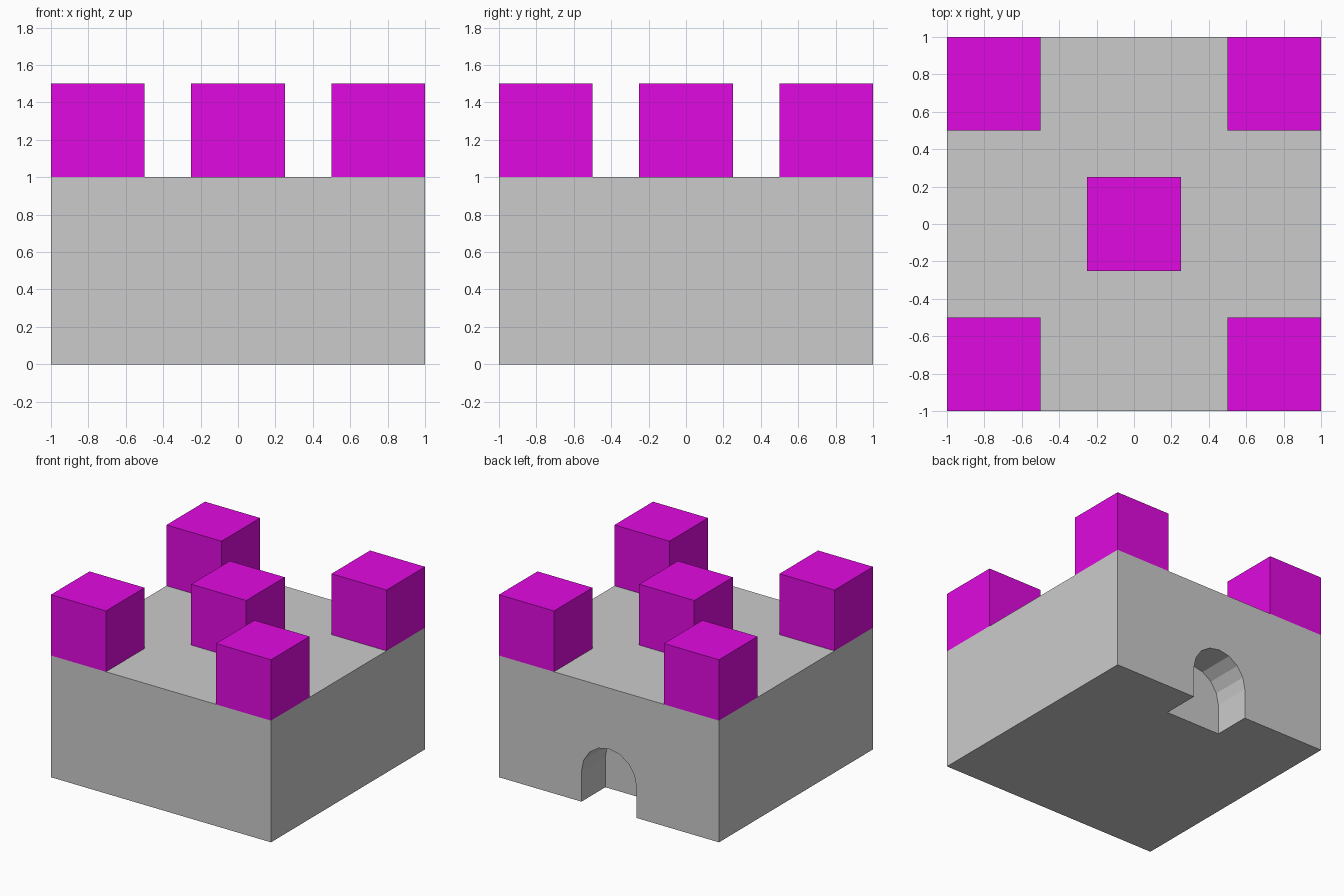
import bpy, bmesh, math

if "Cube" in bpy.data.objects:
    bpy.data.objects.remove(bpy.data.objects["Cube"])


def finish(name, bm, material=None):
    bmesh.ops.recalc_face_normals(bm, faces=bm.faces)
    mesh = bpy.data.meshes.new(name)
    bm.to_mesh(mesh)
    bm.free()
    obj = bpy.data.objects.new(name, mesh)
    bpy.context.collection.objects.link(obj)
    if material:
        mesh.materials.append(material)
    return obj


def box(name, centre, size, material=None):
    bm = bmesh.new()
    bmesh.ops.create_cube(bm, size=1)
    bmesh.ops.scale(bm, vec=size, verts=bm.verts)
    bmesh.ops.translate(bm, vec=centre, verts=bm.verts)
    return finish(name, bm, material)


magenta = bpy.data.materials.new("magenta")
magenta.diffuse_color = (0.75, 0.003, 0.75, 1)
magenta.use_nodes = True
magenta.node_tree.nodes["Principled BSDF"].inputs["Base Color"].default_value = magenta.diffuse_color

# Main block
keep = box("keep", (0, 0, 0.5), (2, 2, 1))

# Arched doorway recess in the back wall, open at the bottom
RADIUS, SPRING, DEPTH, SEGMENTS = 0.25, 0.25, 0.31, 8
profile = [(RADIUS, -0.1)]
for i in range(SEGMENTS + 1):
    a = math.pi * i / SEGMENTS
    profile.append((RADIUS * math.cos(a), SPRING + RADIUS * math.sin(a)))
profile.append((-RADIUS, -0.1))

bm = bmesh.new()
face = bm.faces.new([bm.verts.new((x, 1 - DEPTH, z)) for x, z in profile])
extruded = bmesh.ops.extrude_face_region(bm, geom=[face], use_keep_orig=True)
moved = [g for g in extruded["geom"] if isinstance(g, bmesh.types.BMVert)]
bmesh.ops.translate(bm, vec=(0, DEPTH + 0.1, 0), verts=moved)
cutter = finish("doorway_cutter", bm)
cutter.hide_render = True
cutter.hide_viewport = False
cutter.display_type = 'WIRE'

cut = keep.modifiers.new("doorway", 'BOOLEAN')
cut.operation = 'DIFFERENCE'
cut.solver = 'EXACT'
cut.object = cutter
bpy.context.view_layer.objects.active = keep
keep.select_set(True)
bpy.ops.object.modifier_apply(modifier=cut.name)
bpy.data.objects.remove(cutter)

# Four corner turrets and one in the centre
for sx, label_x in ((-1, "left"), (1, "right")):
    for sy, label_y in ((-1, "front"), (1, "back")):
        box(f"turret_{label_y}_{label_x}", (0.75 * sx, 0.75 * sy, 1.25), (0.5, 0.5, 0.5), magenta)
box("turret_centre", (0, 0, 1.25), (0.5, 0.5, 0.5), magenta)
